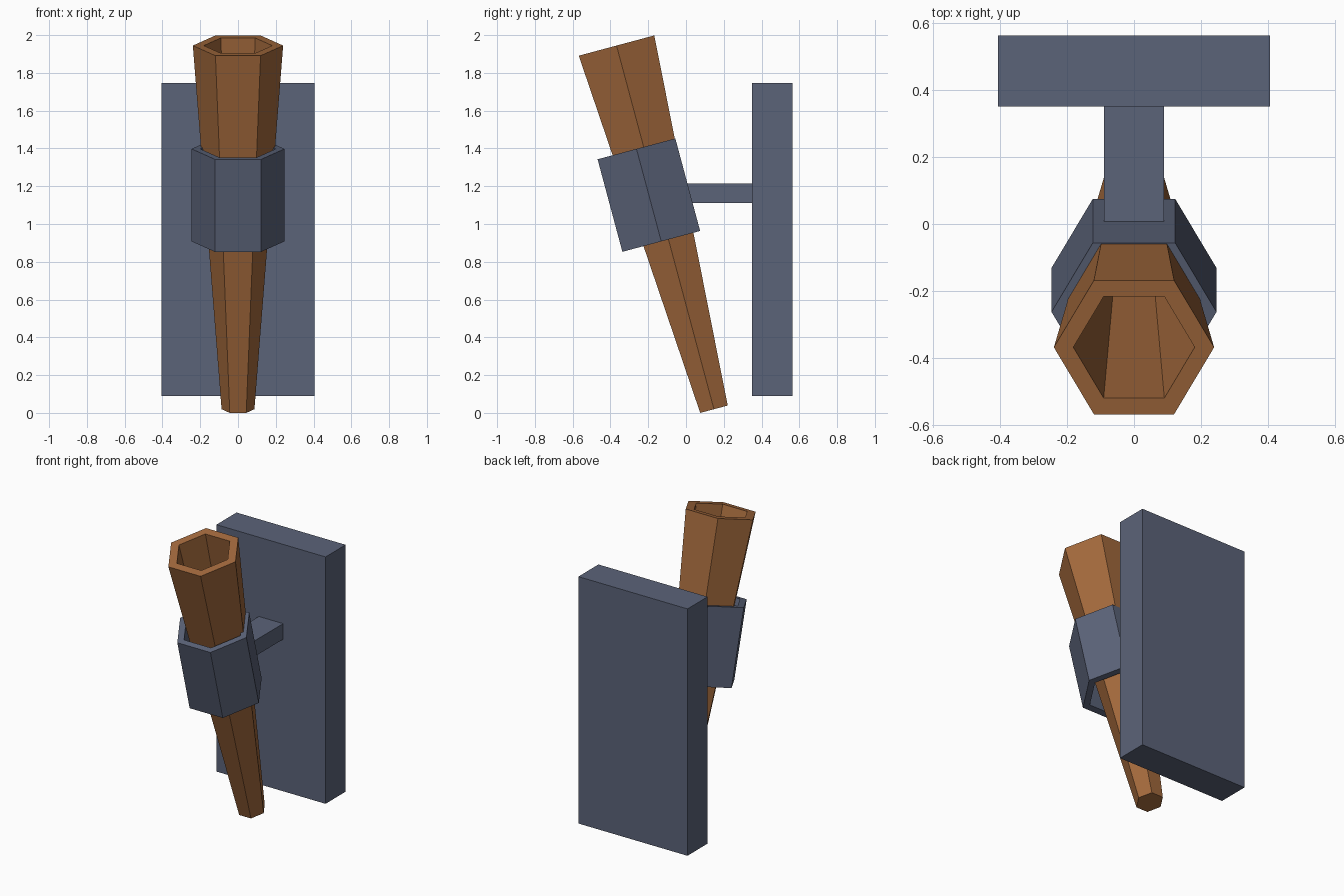
import bpy, bmesh, math

if "Cube" in bpy.data.objects:
    bpy.data.objects.remove(bpy.data.objects["Cube"])

TILT = math.radians(15)


def material(name, rgb):
    m = bpy.data.materials.new(name)
    m.diffuse_color = (*rgb, 1)
    m.use_nodes = True
    m.node_tree.nodes["Principled BSDF"].inputs["Base Color"].default_value = m.diffuse_color
    return m


wood = material("wood", (0.36, 0.14, 0.045))
iron = material("iron", (0.105, 0.125, 0.19))


def finish(name, bm, mat):
    bmesh.ops.recalc_face_normals(bm, faces=bm.faces)
    me = bpy.data.meshes.new(name)
    bm.to_mesh(me)
    bm.free()
    me.materials.append(mat)
    ob = bpy.data.objects.new(name, me)
    bpy.context.collection.objects.link(ob)
    return ob


def hex_shell(name, profile, mat, loc, closed):
    """Six-sided tilted solid from (radius, height) rings; closed joins the last ring to the first."""
    bm = bmesh.new()
    rings = [[bm.verts.new((r * math.cos(i * math.pi / 3), r * math.sin(i * math.pi / 3), z))
              for i in range(6)] for r, z in profile]
    pairs = list(zip(rings, rings[1:]))
    if closed:
        pairs.append((rings[-1], rings[0]))
    else:
        bm.faces.new(rings[0])
        bm.faces.new(rings[-1])
    for a, b in pairs:
        for i in range(6):
            j = (i + 1) % 6
            bm.faces.new((a[i], a[j], b[j], b[i]))
    ob = finish(name, bm, mat)
    ob.location = loc
    ob.rotation_euler = (TILT, 0, 0)
    return ob


def box(name, lo, hi, mat):
    bm = bmesh.new()
    bmesh.ops.create_cube(bm, size=1)
    for v in bm.verts:
        v.co = [(a + b) / 2 + c * (b - a) for a, b, c in zip(lo, hi, v.co)]
    return finish(name, bm, mat)


# Tapered hollow torch, closed at the bottom
hex_shell("torch_shaft", [(0.087, 0), (0.239, 1.993), (0.181, 1.993), (0.08, 0.14)],
          wood, (0, 0.148, 0.0195), False)

# Open six-sided sleeve around the shaft
hex_shell("holder_sleeve", [(0.246, 0), (0.246, 0.507), (0.2, 0.507), (0.2, 0)],
          iron, (0, -0.131, 0.908), True)

# Arm and wall plate
box("bracket_arm", (-0.09, 0.0, 1.11), (0.09, 0.36, 1.215), iron)
box("wall_plate", (-0.405, 0.35, 0.09), (0.405, 0.563, 1.747), iron)
